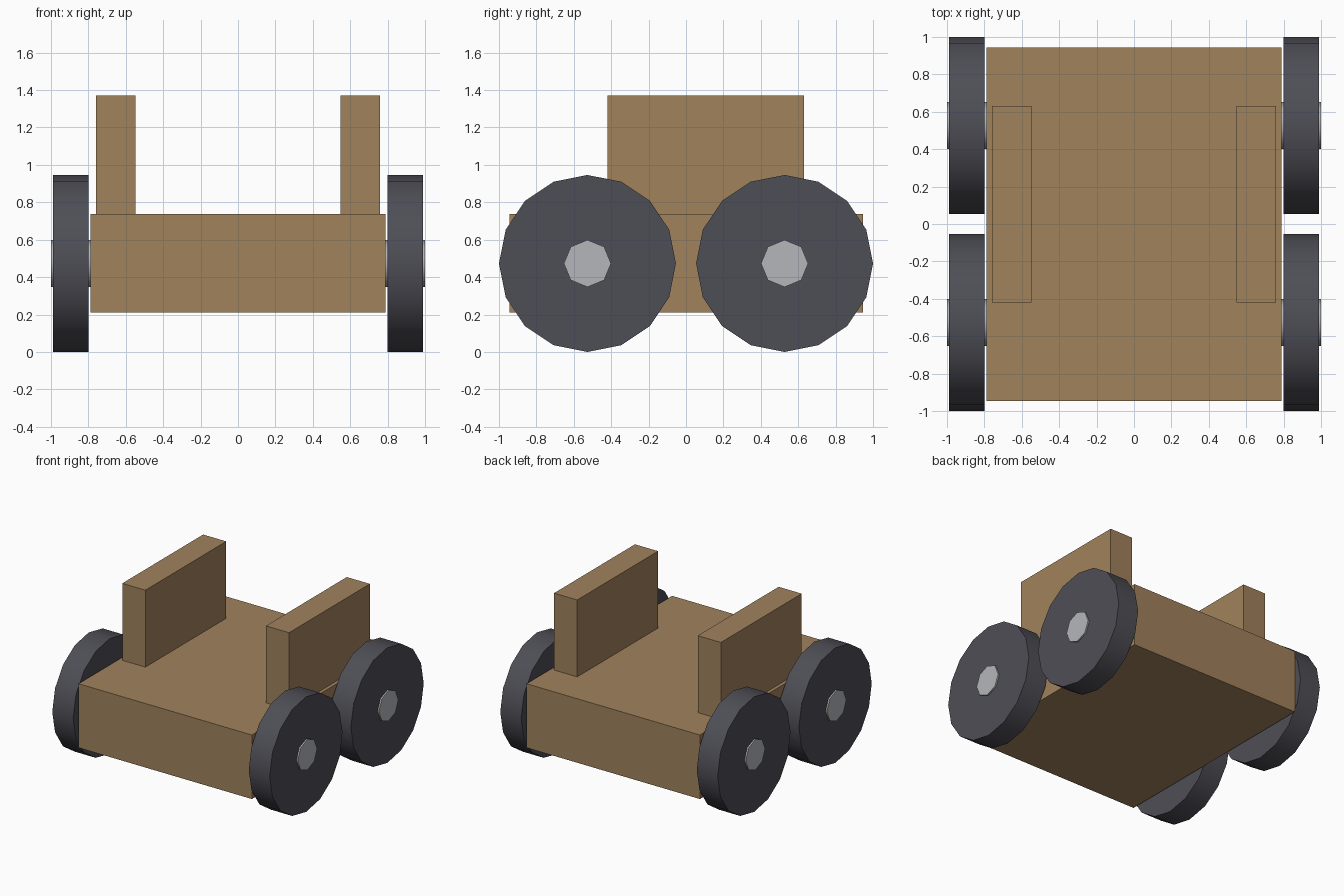
import bpy, math

if "Cube" in bpy.data.objects:
    bpy.data.objects.remove(bpy.data.objects["Cube"])


def material(name, rgb):
    m = bpy.data.materials.new(name)
    m.diffuse_color = (*rgb, 1.0)
    m.use_nodes = True
    m.node_tree.nodes["Principled BSDF"].inputs["Base Color"].default_value = m.diffuse_color
    return m


wood = material("wood_brown", (0.352, 0.223, 0.107))
rubber = material("tyre_dark_grey", (0.076, 0.076, 0.093))
metal = material("axle_light_grey", (0.456, 0.468, 0.491))


def box(name, lo, hi, mat):
    centre = [(a + b) / 2 for a, b in zip(lo, hi)]
    bpy.ops.mesh.primitive_cube_add(size=1, location=centre)
    ob = bpy.context.object
    ob.name = name
    ob.scale = [b - a for a, b in zip(lo, hi)]
    bpy.ops.object.transform_apply(location=False, rotation=False, scale=True)
    ob.data.materials.append(mat)


def disc(name, sides, radius, x0, x1, y, z, mat):
    # cylinder lying along x, with a corner pointing straight up
    bpy.ops.mesh.primitive_cylinder_add(
        vertices=sides, radius=radius, depth=x1 - x0,
        location=((x0 + x1) / 2, y, z), rotation=(0, math.pi / 2, 0))
    ob = bpy.context.object
    ob.name = name
    ob.data.materials.append(mat)
    bpy.ops.object.shade_smooth_by_angle(angle=math.radians(50))


# Main block
box("body", (-0.788, -0.945, 0.212), (0.788, 0.945, 0.738), wood)

# Upright side boards
for side, x0, x1 in (("left", -0.758, -0.548), ("right", 0.548, 0.758)):
    box(side + "_board", (x0, -0.42, 0.738), (x1, 0.63, 1.37), wood)

# Axles and wheels
for end, y in (("front", -0.527), ("back", 0.527)):
    disc(end + "_axle", 8, 0.126, -1.0, 1.0, y, 0.473, metal)
    for side, x0, x1 in (("left", -0.988, -0.798), ("right", 0.798, 0.988)):
        disc(f"{end}_{side}_wheel", 16, 0.473, x0, x1, y, 0.473, rubber)
